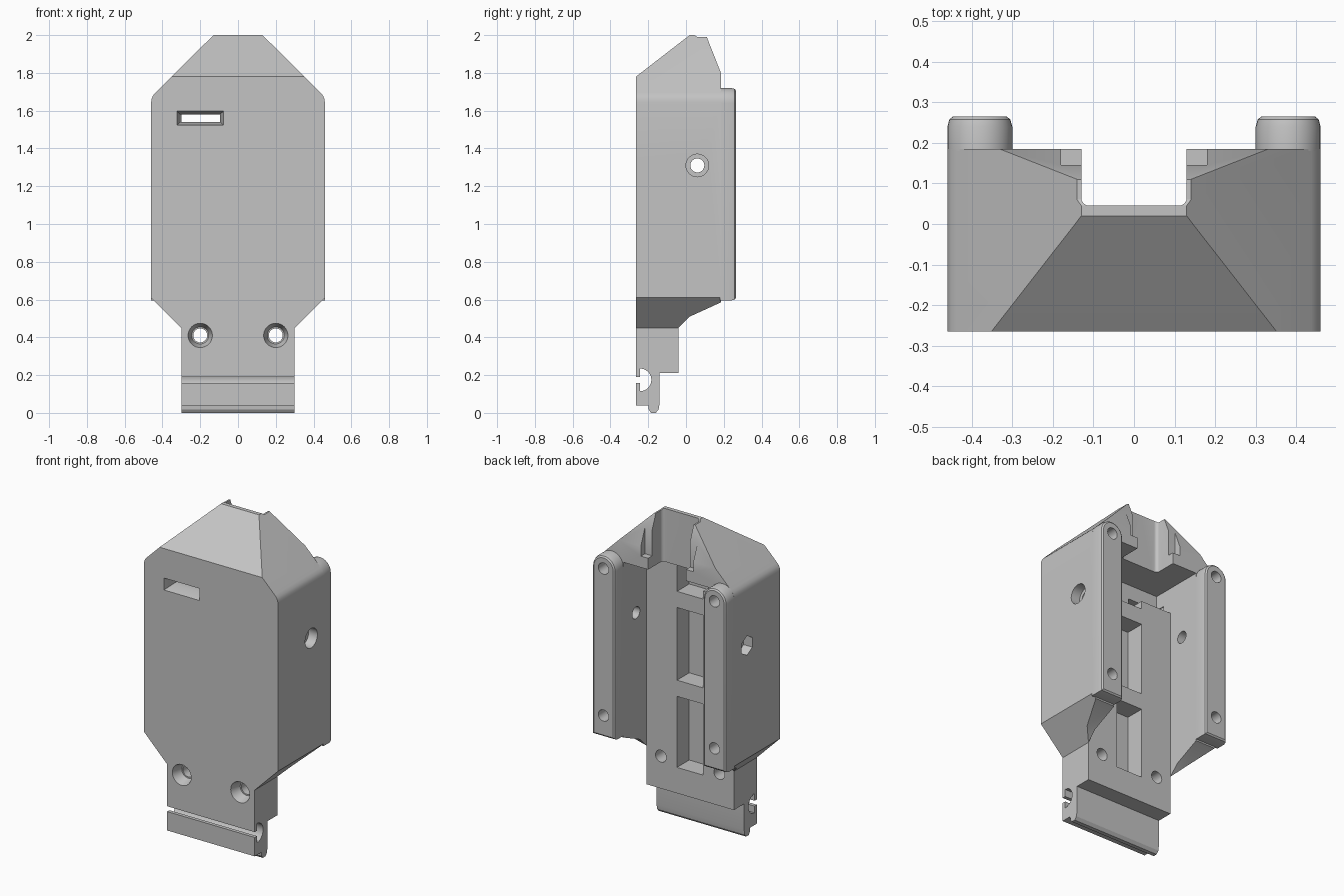
import bpy, bmesh, math
from mathutils import Vector, Matrix

cube = bpy.data.objects.get("Cube")
if cube:
    bpy.data.objects.remove(cube, do_unlink=True)

grey = bpy.data.materials.new("light_grey")
grey.use_nodes = True
colour = (0.55, 0.55, 0.55, 1)
grey.diffuse_color = colour
grey.node_tree.nodes["Principled BSDF"].inputs["Base Color"].default_value = colour


def make(name, bm):
    bmesh.ops.recalc_face_normals(bm, faces=bm.faces)
    mesh = bpy.data.meshes.new(name)
    bm.to_mesh(mesh)
    bm.free()
    mesh.materials.append(grey)
    ob = bpy.data.objects.new(name, mesh)
    bpy.context.collection.objects.link(ob)
    return ob


def loft(name, rings):
    """Closed solid through rings of equal point count."""
    bm = bmesh.new()
    loops = [[bm.verts.new(p) for p in ring] for ring in rings]
    n = len(loops[0])
    for a, b in zip(loops, loops[1:]):
        for i in range(n):
            j = (i + 1) % n
            bm.faces.new((a[i], a[j], b[j], b[i]))
    bm.faces.new(loops[0])
    bm.faces.new(loops[-1][::-1])
    return make(name, bm)


def along_y(name, pts, y0, y1):
    return loft(name, [[(x, y, z) for x, z in pts] for y in (y0, y1)])


def along_x(name, pts, x0, x1):
    return loft(name, [[(x, y, z) for y, z in pts] for x in (x0, x1)])


def box(x0, x1, y0, y1, z0, z1):
    return along_y("cutter", [(x0, z0), (x1, z0), (x1, z1), (x0, z1)], y0, y1)


def cone(start, end, r0, r1, sides=32):
    start, end = Vector(start), Vector(end)
    axis = end - start
    bm = bmesh.new()
    turn = axis.to_track_quat('Z', 'Y').to_matrix().to_4x4()
    bmesh.ops.create_cone(bm, cap_ends=True, segments=sides, radius1=r0, radius2=r1,
                          depth=axis.length,
                          matrix=Matrix.Translation((start + end) / 2) @ turn)
    return make("cutter", bm)


def carve(targets, cutter, operation='DIFFERENCE'):
    for ob in targets:
        mod = ob.modifiers.new("carve", 'BOOLEAN')
        mod.operation, mod.solver, mod.object = operation, 'EXACT', cutter
        bpy.context.view_layer.objects.active = ob
        bpy.ops.object.modifier_apply(modifier=mod.name)
    bpy.data.objects.remove(cutter, do_unlink=True)


def arc(cx, cz, r, a0, a1, steps=12):
    angles = [math.radians(a0 + (a1 - a0) * i / steps) for i in range(steps + 1)]
    return [(cx + r * math.cos(a), cz + r * math.sin(a)) for a in angles]


# Housing: front outline crossed with the side outline
half = [(.3, .21), (.3, .45), (.46, .61), (.46, 1.645), (.457, 1.664),
        (.45, 1.68), (.437, 1.695), (.13, 2.0)]
outline = half + [(-x, z) for x, z in reversed(half)]
housing = along_y("housing", outline, -.265, .3)
side = [(-.265, .1), (-.265, 1.78), (.0, 1.985), (.02, 2.0), (.045, 2.0), (.06, 1.99),
        (.11, 1.99), (.185, 1.8), (.185, .585), (.02, .51), (-.04, .45), (-.04, .1)]
carve([housing], along_x("cutter", side, -1, 1), 'INTERSECT')

# Back channel, hood notch and its stepped corners
carve([housing], box(-.3, .3, -.04, 1, -.1, 1.67))
notch = [(-.13, 1)] + arc(-.11, .065, .02, 180, 270, 6) + arc(.11, .065, .02, 270, 360, 6) + [(.13, 1)]
carve([housing], loft("cutter", [[(x, y, z) for x, y in notch] for z in (1.6, 2.1)]))
carve([housing], box(-.18, .18, .145, 1, 1.74, 2.1))

# Three cable bays and the upper side pocket
for z0, z1 in ((.37, .81), (.91, 1.36), (1.46, 1.67)):
    carve([housing], box(-.09, .09, -.16, .1, z0, z1))
carve([housing], box(-.3, -.08, -.16, .1, 1.51, 1.67))

# Tapered front slot
rings = []
for grow, y in ((.016, -.28), (-.005, -.2), (-.005, -.1)):
    x0, x1, z0, z1 = -.31 - grow, -.09 + grow, 1.535 - grow, 1.585 + grow
    rings.append([(x0, y, z0), (x1, y, z0), (x1, y, z1), (x0, y, z1)])
carve([housing], loft("cutter", rings))

# Mounting tongue with a round cable groove
foot = [(-.265, .22), (-.265, .04), (-.2, .04), (-.198, .018), (-.185, .003), (-.16, .003),
        (-.145, .018), (-.14, .05), (-.14, .22)]
foot = [(y, 0 if z == .003 else z) for y, z in foot]
tongue = along_x("mounting_tongue", foot, -.3, .3)
groove = arc(-.243, .175, .06, -90, 90)
carve([housing, tongue], along_x("cutter", groove, -1, 1))
carve([housing, tongue], box(-1, 1, -.3, -.23, .157, .19))

# Rear rails with rounded tops and softened rear edges
rails = []
for s, name in ((1, "left_rail"), (-1, "right_rail")):
    rings = []
    for y, inset in ((.18, 0), (.24, 0), (.258, .005), (.265, .014)):
        pts = [(.3 + inset, .595 + inset), (.46 - inset, .595 + inset)]
        pts += arc(.38, 1.64, .08 - inset, 0, 180, 16)
        rings.append([(s * x, y, z) for x, z in pts])
    rails.append(loft(name, rings))
    for z in (.73, 1.64):
        carve([housing, rails[-1]], cone((s * .38, .12, z), (s * .38, .3, z), .035, .035))

# Countersunk front screws and side cross holes
for s in (1, -1):
    carve([housing], cone((s * .2, -.3, .41), (s * .2, .1, .41), .037, .037))
    carve([housing], cone((s * .2, -.27, .41), (s * .2, -.2, .41), .066, .045))
    carve([housing], cone((s * .25, .06, 1.31), (s * .5, .06, 1.31), .037, .037))
    carve([housing], cone((s * .4, .06, 1.31), (s * .5, .06, 1.31), .06, .06, 32 if s > 0 else 6))

for ob in [housing, tongue] + rails:
    bpy.ops.object.select_all(action='DESELECT')
    ob.select_set(True)
    bpy.context.view_layer.objects.active = ob
    bpy.ops.object.shade_smooth_by_angle(angle=math.radians(25))
